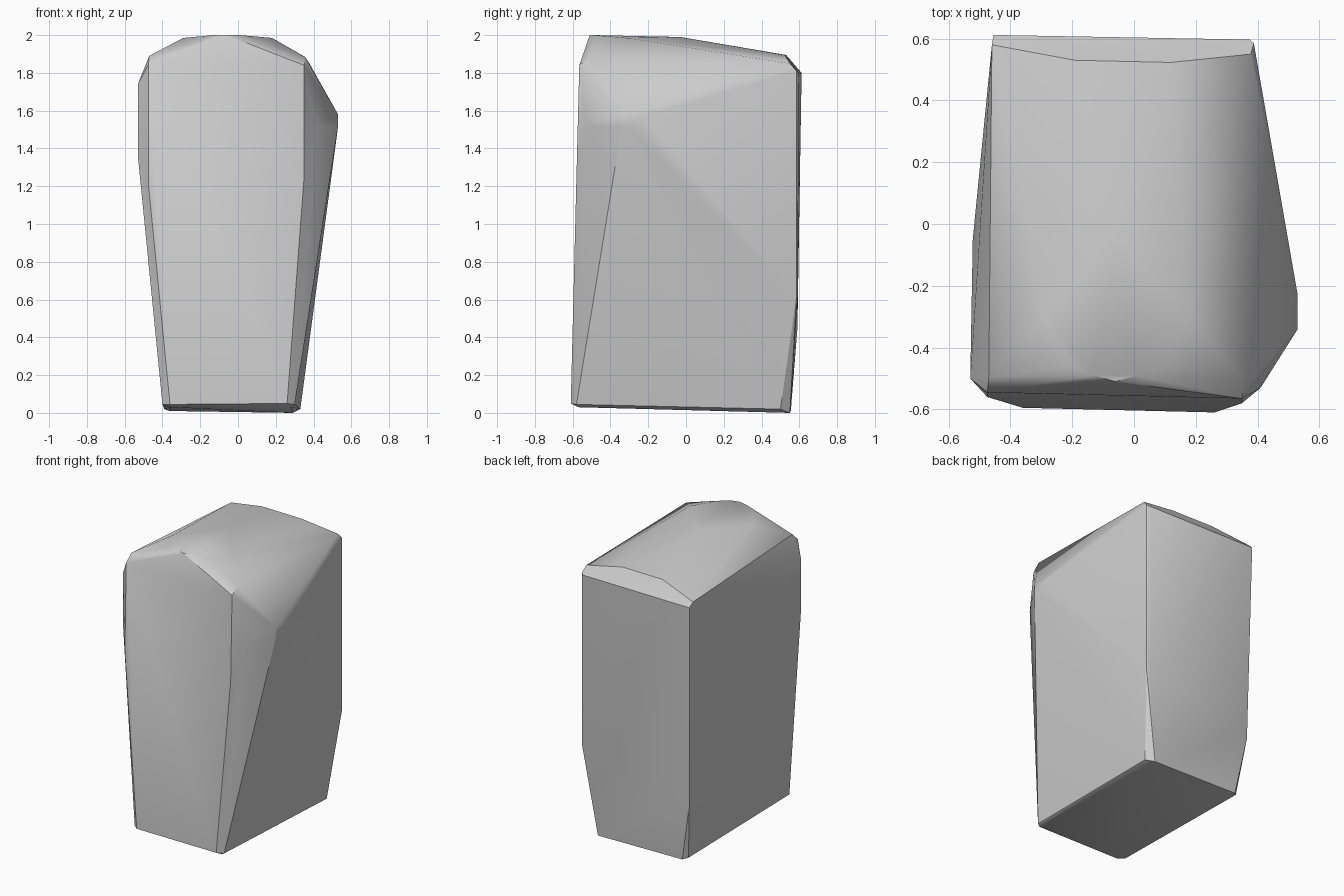
import bpy
import bmesh
import math

cube = bpy.data.objects.get("Cube")
if cube:
    bpy.data.objects.remove(cube, do_unlink=True)

# Corner points of the faceted stone, grouped by area
base = [
    (-0.36, -0.595, 0.045), (0.26, -0.61, 0.05), (0.30, -0.58, 0.045), (-0.40, -0.56, 0.045),
    (-0.36, -0.56, 0.03), (0.28, -0.57, 0.03),
    (-0.36, 0.555, 0.01), (0.29, 0.55, 0.0), (0.33, 0.50, 0.02), (-0.39, 0.53, 0.02),
]
front = [
    (-0.475, -0.56, 1.22), (-0.475, -0.545, 1.84),
    (0.35, -0.58, 1.25), (0.35, -0.565, 1.84),
    (-0.53, -0.50, 1.36), (-0.53, -0.50, 1.74),
    (0.41, -0.53, 1.52),
]
flanks = [
    (0.53, -0.34, 1.52), (0.53, -0.34, 1.58), (0.53, -0.23, 1.57), (0.525, -0.26, 1.48),
    (-0.522, -0.05, 1.45),
]
back = [
    (-0.455, 0.612, 1.80), (0.375, 0.597, 1.80), (0.388, 0.585, 1.81),
    (0.388, 0.585, 0.62), (0.37, 0.592, 0.62),
    (-0.435, 0.585, 0.42), (-0.42, 0.59, 0.45),
    (-0.46, 0.58, 1.83), (0.378, 0.55, 1.85),
]
crown = [
    (-0.47, -0.495, 1.89), (0.355, -0.51, 1.885),
    (-0.29, -0.30, 1.985), (0.18, -0.31, 1.985),
    (-0.20, -0.46, 1.985), (0.09, -0.46, 1.985),
    (-0.06, -0.51, 2.0), (-0.13, -0.49, 2.0), (0.01, -0.49, 2.0),
    (-0.06, -0.03, 1.99),
    (-0.19, 0.53, 1.895), (0.12, 0.523, 1.895),
]

# Wrap the points in one convex skin and merge coplanar triangles
bm = bmesh.new()
for p in base + front + flanks + back + crown:
    bm.verts.new(p)
hull = bmesh.ops.convex_hull(bm, input=bm.verts[:])
loose = [v for v in bm.verts if not v.link_faces]
bmesh.ops.delete(bm, geom=loose, context='VERTS')
bmesh.ops.dissolve_limit(bm, angle_limit=math.radians(1.0),
                         verts=bm.verts[:], edges=bm.edges[:])
bmesh.ops.recalc_face_normals(bm, faces=bm.faces[:])
mesh = bpy.data.meshes.new("stone_block")
bm.to_mesh(mesh)
bm.free()

stone = bpy.data.objects.new("stone_block", mesh)
bpy.context.collection.objects.link(stone)

# Plain grey stone
grey = bpy.data.materials.new("stone_grey")
grey.use_nodes = True
colour = (0.6, 0.6, 0.6, 1.0)
grey.diffuse_color = colour
grey.node_tree.nodes["Principled BSDF"].inputs["Base Color"].default_value = colour
mesh.materials.append(grey)

# Soft facets with crisp main edges
bpy.ops.object.select_all(action='DESELECT')
stone.select_set(True)
bpy.context.view_layer.objects.active = stone
bpy.ops.object.shade_smooth_by_angle(angle=math.radians(30))
